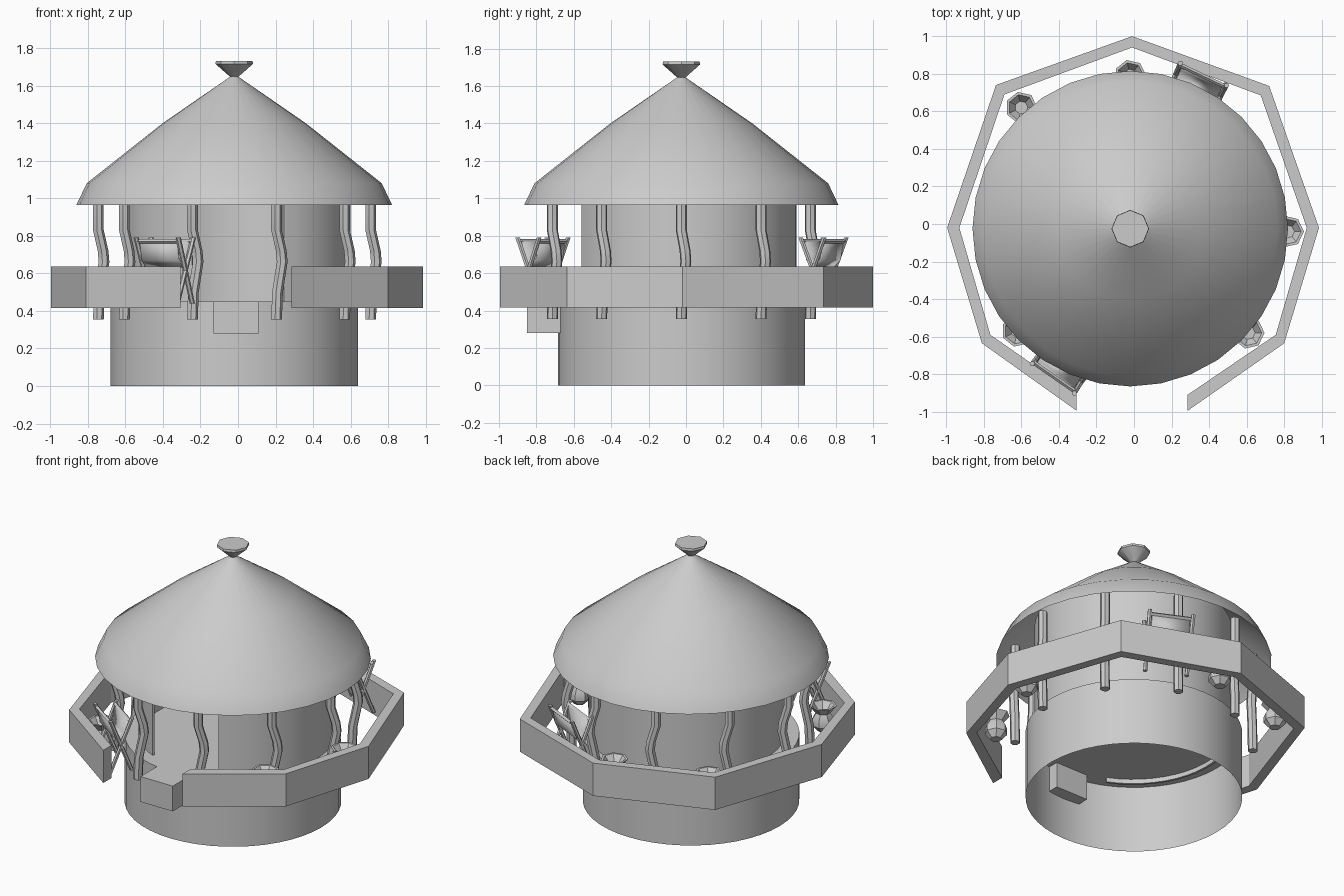
import bpy, bmesh, math
from mathutils import Vector

cube = bpy.data.objects.get("Cube")
if cube:
    bpy.data.objects.remove(cube, do_unlink=True)

GREY = (0.6, 0.6, 0.6, 1)
grey = bpy.data.materials.new("light_grey")
grey.use_nodes = True
grey.diffuse_color = GREY
grey.node_tree.nodes["Principled BSDF"].inputs["Base Color"].default_value = GREY

CENTRE = Vector((-0.02, -0.025, 0))


def finish(name, bm, smooth=True):
    bmesh.ops.recalc_face_normals(bm, faces=bm.faces)
    mesh = bpy.data.meshes.new(name)
    bm.to_mesh(mesh)
    bm.free()
    mesh.materials.append(grey)
    ob = bpy.data.objects.new(name, mesh)
    bpy.context.collection.objects.link(ob)
    if smooth:
        bpy.ops.object.select_all(action='DESELECT')
        ob.select_set(True)
        bpy.context.view_layer.objects.active = ob
        bpy.ops.object.shade_smooth_by_angle(angle=math.radians(35))
    return ob


def loft(bm, rings, cap_start=False, cap_end=False, loop=True):
    """Bridge successive rings of points with quads."""
    rows = [[bm.verts.new(p) for p in ring] for ring in rings]
    n = len(rows[0])
    for a, b in zip(rows, rows[1:]):
        for i in range(n if loop else n - 1):
            j = (i + 1) % n
            bm.faces.new((a[i], a[j], b[j], b[i]))
    if cap_start:
        bm.faces.new(rows[0])
    if cap_end:
        bm.faces.new(rows[-1])


def circle(r, z, n, centre):
    return [(centre[0] + r * math.cos(math.tau * i / n),
             centre[1] + r * math.sin(math.tau * i / n), z) for i in range(n)]


def lathe(name, profile, n, centre=CENTRE, **caps):
    bm = bmesh.new()
    loft(bm, [circle(r, z, n, centre) for r, z in profile], **caps)
    return finish(name, bm)


def tube(bm, path, r, n=7):
    """Round pole whose sections stay level."""
    loft(bm, [circle(r, p[2], n, p) for p in path], True, True)


def box(name, lo, hi):
    bm = bmesh.new()
    loft(bm, [[(lo[0], lo[1], z), (hi[0], lo[1], z), (hi[0], hi[1], z), (lo[0], hi[1], z)]
              for z in (lo[2], hi[2])], True, True)
    return finish(name, bm, False)


# Hollow base with floor on top
lathe("base", [(0.66, 0), (0.66, 0.45)], 48, cap_end=True)

# Round room wall, open at the doorway
bm = bmesh.new()
start, sweep = math.radians(-66), math.radians(312)
sections = []
for i in range(45):
    a = start + sweep * i / 44
    sections.append([(r * math.cos(a), r * math.sin(a) - 0.01, z)
                     for r, z in ((0.6, 0.42), (0.6, 1.18), (0.585, 1.18), (0.585, 0.42))])
loft(bm, sections, True, True)
finish("room_wall", bm)

# Roof shell and finial
lathe("roof", [(0.84, 0.965), (0.785, 1.08), (0.38, 1.4), (0.01, 1.655)], 32)
lathe("finial", [(0.015, 1.64), (0.1, 1.715), (0.098, 1.73)], 8,
      cap_start=True, cap_end=True)

# Doorstep
box("doorstep", (-0.13, -0.85, 0.28), (0.11, -0.6, 0.45))

# Faceted parapet with a gap at the front
outer = [(-0.305, -0.995), (-0.81, -0.635), (-0.995, -0.02), (-0.735, 0.74), (-0.01, 1),
         (0.72, 0.735), (0.985, -0.02), (0.8, -0.635), (0.285, -0.995)]
inner = [(-0.305, -0.91), (-0.765, -0.59), (-0.93, -0.02), (-0.69, 0.69), (-0.01, 0.94),
         (0.675, 0.685), (0.92, -0.02), (0.755, -0.59), (0.285, -0.91)]
bm = bmesh.new()
loft(bm, [[(*o, 0.415), (*o, 0.635), (*i, 0.635), (*i, 0.415)]
          for o, i in zip(outer, inner)], True, True)
finish("parapet", bm, False)

# Crooked posts
BEND = [(0, 0.355), (0.005, 0.5), (0.03, 0.66), (0.025, 0.72), (0, 0.83), (0, 1.03)]
for k in range(10):
    a = math.tau * k / 10
    x, y = CENTRE.x + 0.725 * math.cos(a), CENTRE.y + 0.725 * math.sin(a)
    bm = bmesh.new()
    tube(bm, [(x + d, y + d * 0.8, z) for d, z in BEND], 0.03)
    finish("post_%d" % (k + 1), bm)

# Pots
POT = [(0.035, 0.42), (0.07, 0.46), (0.07, 0.5), (0.045, 0.54), (0.085, 0.59),
       (0.07, 0.59), (0.035, 0.545)]
for k, spot in enumerate([(-0.6, 0.62), (-0.02, 0.79), (0.82, -0.04), (0.61, -0.58),
                          (-0.62, -0.57)]):
    lathe("pot_%d" % (k + 1), POT, 7, spot, cap_start=True, cap_end=True)


# Folding chairs: crossed poles with a hanging sling
def chair(name, centre, side):
    c, side = Vector((*centre, 0)), Vector((*side, 0)).normalized()
    out = Vector((-side.y, side.x, 0))

    def at(s, o, z):
        return c + side * s + out * o + Vector((0, 0, z))

    bm = bmesh.new()
    for s in (-0.13, 0.13):
        for o in (-0.07, 0.07):
            tube(bm, [at(s, o, 0.44), at(s * 1.05, -o, 0.79)], 0.014, 6)
    for o in (-0.06, 0.06):
        pole = [[at(s, o, 0.77) + out * (0.012 * math.cos(t)) + Vector((0, 0, 0.012 * math.sin(t)))
                 for t in (0, 1.57, 3.14, 4.71)] for s in (-0.14, 0.14)]
        loft(bm, pole, True, True)
    finish(name + "_frame", bm)
    bm = bmesh.new()
    curve = [(-0.06, 0.77), (-0.045, 0.67), (0, 0.63), (0.045, 0.67), (0.06, 0.77)]
    loft(bm, [[at(s, o, z) for o, z in curve] for s in (-0.12, 0.12)], loop=False)
    sling = finish(name + "_sling", bm)
    sling.modifiers.new("thickness", 'SOLIDIFY').thickness = 0.01


chair("front_chair", (-0.39, -0.765), (0.82, -0.57))
chair("back_chair", (0.34, 0.735), (0.9, -0.43))
